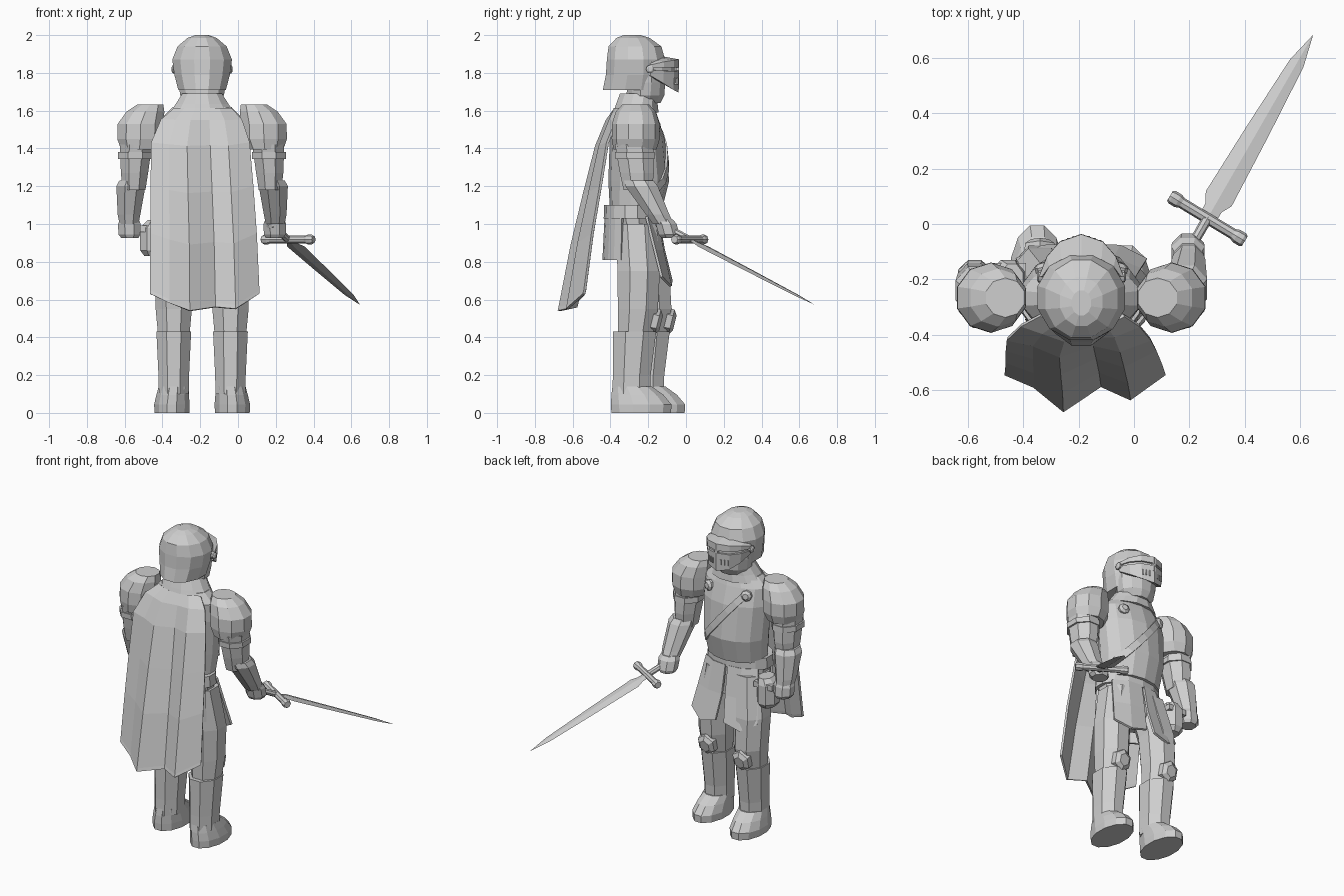
import bpy, math
from mathutils import Vector as V

steel = bpy.data.materials.new("grey_steel")
steel.diffuse_color = (0.62, 0.62, 0.62, 1)
CX = -0.19  # body centre line


def add(name, verts, faces, thick=0):
    me = bpy.data.meshes.new(name)
    me.from_pydata([tuple(v) for v in verts], [], faces)
    me.materials.append(steel)
    ob = bpy.data.objects.new(name, me)
    bpy.context.collection.objects.link(ob)
    if thick:
        m = ob.modifiers.new("thickness", "SOLIDIFY")
        m.thickness, m.offset = thick, 0
    return ob


def loft(name, rings):
    n = len(rings[0])
    faces = [(r * n + i, r * n + (i + 1) % n, (r + 1) * n + (i + 1) % n, (r + 1) * n + i)
             for r in range(len(rings) - 1) for i in range(n)]
    faces += [tuple(reversed(range(n))), tuple(range((len(rings) - 1) * n, len(rings) * n))]
    return add(name, [v for r in rings for v in r], faces)


def body(name, rows, n=8):
    """Stack of level ellipses, lowest first: (x, y, z, rx, ry), radii measured to the flats."""
    k = 1 / math.cos(math.pi / n)
    return loft(name, [[V((x + k * rx * math.cos(a), y + k * ry * math.sin(a), z))
                        for a in [2 * math.pi * (i + 0.5) / n for i in range(n)]]
                       for x, y, z, rx, ry in rows])


def rod(name, start, axis, steps, n=8, side=(0, 0, 1), flat=1.0):
    """Round bar: steps of (distance, radius); flat squashes it across side."""
    d = V(axis).normalized()
    g = V(side) - d * V(side).dot(d)
    g.normalize()
    u = d.cross(g)
    return loft(name, [[V(start) + d * t + g * r * math.cos(a) + u * r * flat * math.sin(a)
                        for a in [2 * math.pi * i / n for i in range(n)]] for t, r in steps])


def sheet(name, rows, thick):
    n = len(rows[0])
    return add(name, [v for r in rows for v in r],
               [(r * n + i, r * n + i + 1, (r + 1) * n + i + 1, (r + 1) * n + i)
                for r in range(len(rows) - 1) for i in range(n - 1)], thick)


def box(name, c, s):
    x, y, z = s[0] / 2, s[1] / 2, s[2] / 2
    c = V(c)
    return loft(name, [[c + V((i * x, j * y, k * z)) for i, j in ((-1, -1), (1, -1), (1, 1), (-1, 1))]
                       for k in (-1, 1)])


# Breastplate, collar, belt and hips
TORSO = [(1.08, .19, -.265, .135), (1.23, .205, -.25, .157), (1.45, .22, -.258, .142),
         (1.56, .215, -.268, .118), (1.62, .155, -.27, .1)]
body("breastplate", [(CX, y, z, rx, ry) for z, rx, y, ry in TORSO], 14)
body("collar", [(CX, -.265, 1.59, .17, .12), (CX, -.26, 1.635, .14, .11), (CX, -.25, 1.69, .105, .1)], 12)
body("belt", [(CX, -.29, 1.03, .215, .142), (CX, -.29, 1.1, .21, .14)], 14)
body("hips", [(CX, -.265, .84, .13, .1), (CX, -.275, .94, .185, .12), (CX, -.285, 1.04, .195, .13)], 12)


def chest_y(x, z):
    for (z0, r0, y0, d0), (z1, r1, y1, d1) in zip(TORSO, TORSO[1:]):
        if z <= z1:
            t = (z - z0) / (z1 - z0)
            r, y, d = r0 + (r1 - r0) * t, y0 + (y1 - y0) * t, d0 + (d1 - d0) * t
            return y + d * math.sqrt(max(0, 1 - ((x - CX) / r) ** 2))


# Diagonal chest strap with rosettes at both shoulders
path = [(-.32 + .3 * t / 6, 1.53 - .36 * t / 6) for t in range(7)]
sheet("chest_strap", [[V((x + s * .016, chest_y(x + s * .016, z + s * .013) + .006, z + s * .013))
                       for x, z in path] for s in (1, -1)], .014)
for s in (-1, 1):
    x = CX + s * .13
    rod("shoulder_rosette", (x, chest_y(x, 1.52) - .01, 1.52), (s * .3, 1, .1),
        [(0, .034), (.022, .034), (.035, .018)])

# Skirt flaps hanging from the belt: two flared in front, two short ones behind
for s in (-1, 1):
    sheet("front_skirt_flap", [[V((CX + s * x, y, z)) for x, y, z in row] for row in (
        [(.008, -.15, 1.04), (.1, -.16, 1.04), (.185, -.21, 1.04)],
        [(.012, -.118, .86), (.115, -.125, .86), (.212, -.165, .86)],
        [(.03, -.078, .7), (.14, -.082, .67), (.235, -.13, .72)])], .014)
    sheet("back_skirt_flap", [[V((CX + s * (.2 + k) * math.cos(a), -.29 - (.134 + k) * math.sin(a), z))
                               for a in [math.radians(20 + 16.5 * i) for i in range(5)]]
                              for z, k in ((1.05, 0), (.81, .012))], .014)

# Hip pouch
body("hip_pouch", [(-.455, -.2, .83, .04, .05), (-.455, -.2, .86, .063, .07),
                   (-.455, -.2, .98, .063, .07), (-.44, -.2, 1.02, .04, .055)])
box("pouch_flap", (-.455, -.2, .975), (.13, .12, .035))

# Helmet with flared neck guard
body("head", [(CX, -.225, 1.64, .085, .09), (CX, -.215, 1.68, .115, .1), (CX, -.21, 1.75, .128, .1),
              (CX, -.21, 1.86, .135, .1)], 12)
body("helmet", [(CX, -.28, 1.71, .126, .16), (CX, -.268, 1.79, .147, .156), (CX, -.265, 1.87, .158, .154),
                (CX, -.27, 1.94, .13, .14), (CX, -.28, 1.985, .077, .088), (CX, -.285, 2, .035, .045)], 12)

# Visor: brow strip and pointed face plate, with a recessed eye slit between
XY = [(-.147, -.19), (-.12, -.12), (-.075, -.068), (0, -.042), (.075, -.068), (.12, -.12), (.147, -.19)]


def arc(zs, k=1, back=1):
    zs = zs + zs[-2::-1]  # left half mirrored to the right
    return [V((CX + x * k, -.19 + (y + .19) * back, z)) for (x, y), z in zip(XY, zs)]


sheet("visor_brow", [arc([1.845, 1.86, 1.872, 1.88], .95, .5), arc([1.84, 1.855, 1.864, 1.868]),
                     arc([1.825, 1.828, 1.828, 1.828])], .012)
sheet("visor_slit", [arc([1.84, 1.84, 1.84, 1.84], .96, .88), arc([1.8, 1.8, 1.8, 1.8], .96, .88)], .008)
sheet("visor_plate", [arc([1.815, 1.812, 1.81, 1.812]), arc([1.79, 1.75, 1.715, 1.7], .94),
                      arc([1.79, 1.765, 1.755, 1.75], .9, .55)], .012)
box("visor_ridge", (CX, -.045, 1.82), (.02, .014, .09))
for s in (-1, 1):
    rod("visor_pivot", (CX + s * .125, -.19, 1.82), (s, 0, 0), [(0, .022), (.03, .022), (.036, .012)])
    for i in range(3):
        box("breath_slot", (CX + s * (.028 + i * .02), -.049 - .007 * i, 1.755), (.008, .012, .035))

# Shoulders and arms; the sword arm reaches forward
for s in (-1, 1):
    def X(d):
        return CX + s * d
    side = "right" if s > 0 else "left"
    f = 1 if s > 0 else 0
    body(side + "_pauldron", [(X(.332), -.27, 1.395, .098, .108), (X(.327), -.266, 1.45, .122, .121),
                              (X(.325), -.266, 1.53, .122, .12), (X(.3), -.266, 1.595, .1, .1),
                              (X(.275), -.266, 1.632, .07, .068)], 10)
    body(side + "_upper_arm", [(X(.36), -.255, 1.18, .06, .075), (X(.358), -.26, 1.27, .072, .09),
                               (X(.35), -.275, 1.42, .085, .101)])
    body(side + "_arm_band", [(X(.354), -.27, 1.345, .09, .104), (X(.354), -.272, 1.38, .09, .104)])
    body(side + "_forearm", [(X(.387), -.195 + .075 * f, 1.0, .05, .055), (X(.387), -.205 + .055 * f, 1.05, .06, .062),
                             (X(.377), -.24 + .005 * f, 1.2, .077, .086), (X(.37), -.25, 1.23, .068, .078)])
    body(side + "_hand", [(X(.382), -.185 + .1 * f, .925, .045, .045), (X(.385), -.185 + .095 * f, .945, .058, .055),
                          (X(.385), -.19 + .085 * f, 1.0, .06, .055), (X(.385), -.195 + .075 * f, 1.025, .05, .05)])

    # Legs, armoured boots and knee guards; the left leg stands forward
    dy = 0 if s > 0 else .072
    L = X(.15)
    body(side + "_thigh", [(L, -.27 + dy, .4, .082, .09), (L, -.255 + dy, .55, .096, .106),
                           (L, -.25 + dy * .7, .75, .1, .112), (X(.11), -.265 + dy * .2, 1.0, .095, .11)])
    body(side + "_greave", [(L, -.29 + dy, .1, .079, .1), (L, -.287 + dy, .2, .081, .1),
                            (L, -.272 + dy, .43, .092, .114)])
    body(side + "_foot", [(X(.16), -.237 + dy, 0, .092, .158), (X(.16), -.237 + dy, .045, .094, .16),
                          (X(.156), -.257 + dy, .095, .086, .138), (X(.15), -.285 + dy, .14, .08, .104)], 12)
    rod(side + "_knee_guard", (L, -.18 + dy, .488), (0, 1, -.25), [(0, .072), (.032, .068), (.05, .04)],
        6, (0, 0, 1), .9)

# Sword held in the right hand
hilt = V((.265, .02, .918))
d = V((.38, .66, -.345)).normalized()
g = V((.856, -.517, 0))
rod("sword_blade", hilt, d, [(0, .032), (.05, .034), (.09, .054), (.4, .043), (.71, .028), (.836, .001)],
    4, g, .18)
rod("sword_guard", hilt - g * .158, g, [(0, .02), (.01, .026), (.035, .026), (.05, .02), (.266, .02),
                                       (.281, .026), (.306, .026), (.316, .02)])
rod("sword_grip", hilt - d * .18, d, [(0, .017), (.18, .019)])
rod("sword_pommel", hilt - d * .22, d, [(0, .015), (.015, .028), (.035, .028), (.05, .015)])

# Folded cape: fold depth grows toward the hem
U = [-.29, -.185, -.08, .055, .162, .285]
FOLD = [0, .045, .133, .042, .09, 0]
DROP = [0, .05, .09, .07, .08, 0]
rows = []
for z, w, y, k, c, wrap in [(1.61, .52, -.378, 0, -.185, .05), (1.55, .74, -.395, .2, -.192, .03),
                            (1.43, .9, -.415, .45, -.197, 0), (1.2, .94, -.452, .65, -.189, 0),
                            (.95, .97, -.495, .82, -.18, 0), (.65, 1, -.535, 1, -.175, 0),
                            (.63, 1, -.54, 1, -.175, 0)]:
    rows.append([V((c + u * w, y - f * k + wrap * (u / .29) ** 2, z - h * k * k))
                 for u, f, h in zip(U, FOLD, DROP)])
sheet("cape", rows, .014)
